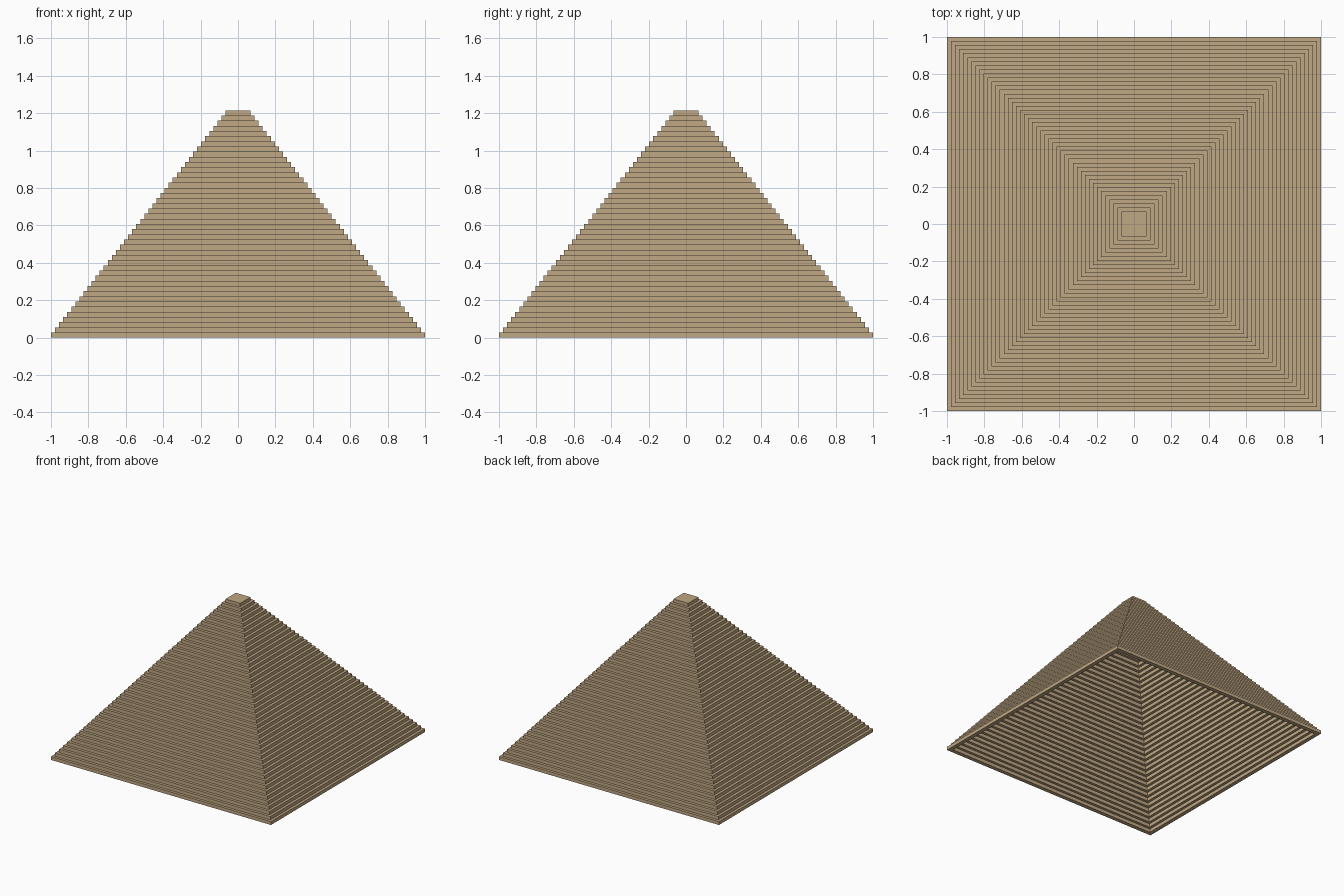
import bpy
import bmesh

if "Cube" in bpy.data.objects:
    bpy.data.objects.remove(bpy.data.objects["Cube"])

LAYERS = 44
STEP = 0.0217          # inset per layer
RISE = 1.215 / LAYERS  # layer height
WALL = 0.033           # width of each ring of stone

stone = bpy.data.materials.new("sand stone")
stone.diffuse_color = (0.53, 0.39, 0.23, 1.0)
stone.use_nodes = True
stone.node_tree.nodes["Principled BSDF"].inputs["Base Color"].default_value = stone.diffuse_color

# Stepped outer profile going up: (half width, height)
profile = []
for i in range(LAYERS):
    half = 1.0 - i * STEP
    profile += [(half, i * RISE), (half, (i + 1) * RISE)]

# Matching hollow inner profile, below the solid top layer
inner = [(h - WALL, z) for h, z in profile[:2 * (LAYERS - 1)]]

bm = bmesh.new()


def square(half, z):
    return [bm.verts.new((x * half, y * half, z))
            for x, y in ((-1, -1), (1, -1), (1, 1), (-1, 1))]


def stack(rings):
    """Join successive squares and close the last one."""
    for a, b in zip(rings, rings[1:]):
        for k in range(4):
            n = (k + 1) % 4
            bm.faces.new((a[k], a[n], b[n], b[k]))
    bm.faces.new(rings[-1])


outer_rings = [square(h, z) for h, z in profile]
inner_rings = [square(h, z) for h, z in inner]
stack(outer_rings)
stack(inner_rings)

# Bottom rim between the outer and inner shells
for k in range(4):
    n = (k + 1) % 4
    bm.faces.new((outer_rings[0][n], outer_rings[0][k],
                  inner_rings[0][k], inner_rings[0][n]))

bmesh.ops.recalc_face_normals(bm, faces=bm.faces)
mesh = bpy.data.meshes.new("stepped_pyramid")
bm.to_mesh(mesh)
bm.free()
mesh.materials.append(stone)
pyramid = bpy.data.objects.new("stepped_pyramid", mesh)
bpy.context.collection.objects.link(pyramid)
